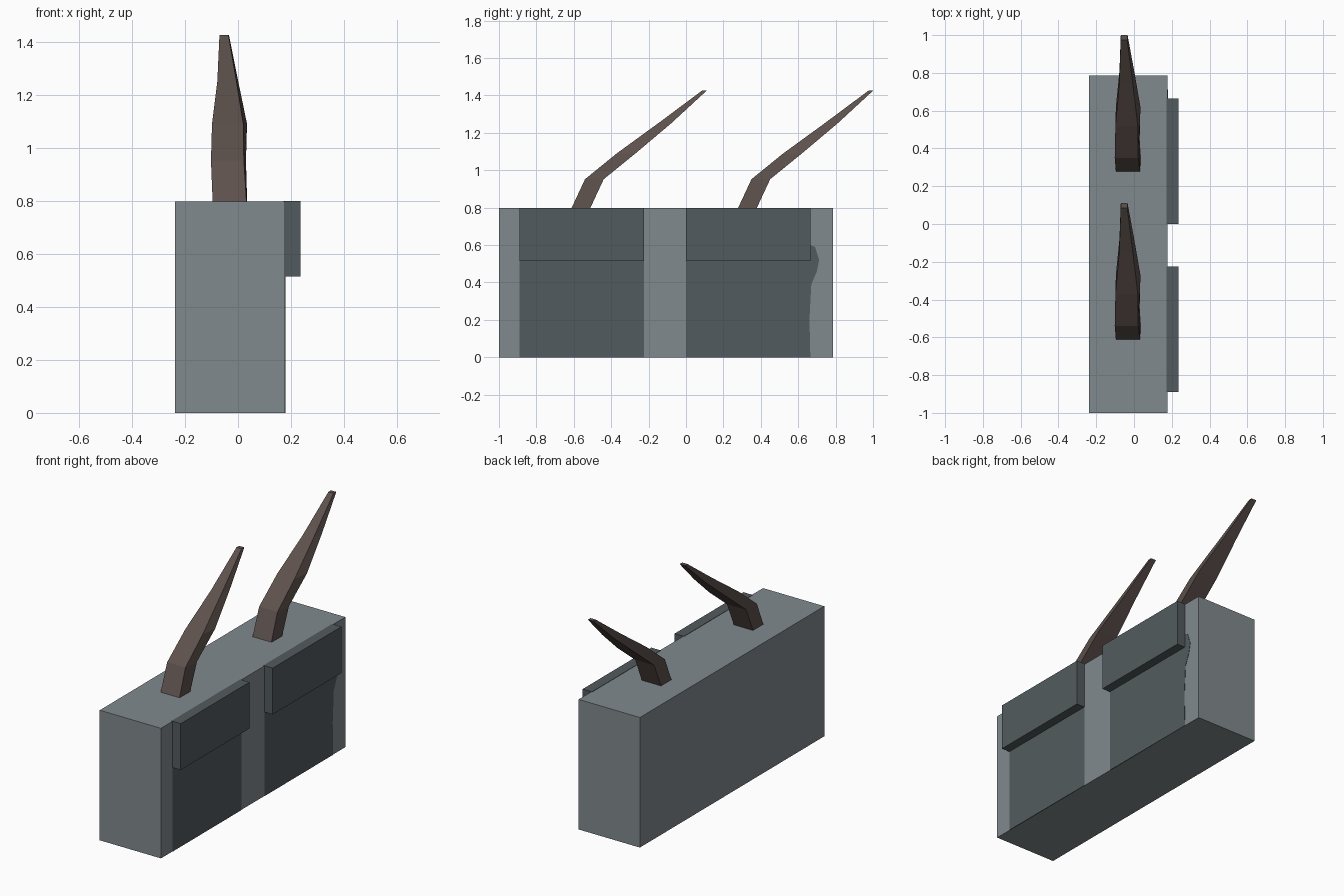
import bpy, bmesh

if "Cube" in bpy.data.objects:
    bpy.data.objects.remove(bpy.data.objects["Cube"])


def material(name, rgb):
    m = bpy.data.materials.new(name)
    m.diffuse_color = (*rgb, 1)
    m.use_nodes = True
    m.node_tree.nodes["Principled BSDF"].inputs["Base Color"].default_value = m.diffuse_color
    return m


grey = material("light grey", (0.22, 0.255, 0.27))
slate = material("dark slate", (0.086, 0.105, 0.112))
brown = material("dark brown", (0.11, 0.082, 0.073))


def loft(name, sections, mat):
    """Join matching rings of points into a closed solid."""
    bm = bmesh.new()
    rings = [[bm.verts.new(p) for p in s] for s in sections]
    for a, b in zip(rings, rings[1:]):
        for i in range(len(a)):
            j = (i + 1) % len(a)
            bm.faces.new((a[i], a[j], b[j], b[i]))
    bm.faces.new(rings[0])
    bm.faces.new(rings[-1])
    bmesh.ops.recalc_face_normals(bm, faces=bm.faces)
    me = bpy.data.meshes.new(name)
    bm.to_mesh(me)
    bm.free()
    me.materials.append(mat)
    ob = bpy.data.objects.new(name, me)
    bpy.context.collection.objects.link(ob)
    return ob


def plate(name, outline, x0, x1, mat):
    """Extrude a (y, z) outline along x."""
    return loft(name, [[(x, y, z) for y, z in outline] for x in (x0, x1)], mat)


def rect(y0, y1, z0, z1):
    return [(y0, z0), (y1, z0), (y1, z1), (y0, z1)]


# Main block
plate("body", rect(-1, 0.785, 0, 0.797), -0.237, 0.178, grey)

# Raised flaps, and the thin panels painted under them
panel_ends = ([(-0.225, 0.515)],
              [(0.66, 0.2), (0.67, 0.39), (0.70, 0.46), (0.712, 0.52),
               (0.69, 0.59), (0.665, 0.60)])
for tag, y0, y1, end in (("front", -0.89, -0.225, panel_ends[0]),
                         ("back", 0.0, 0.665, panel_ends[1])):
    plate(tag + "_flap", rect(y0, y1, 0.515, 0.799), 0.172, 0.235, slate)
    plate(tag + "_panel", [(y0, 0.0), (y1, 0.0)] + end + [(y0, end[-1][1])],
          0.174, 0.18, slate)

# Bent, tapering levers: (upper y, z, lower y, z, x limits above and below)
lever = [(-0.62, 0.78, -0.52, 0.78, -0.095, 0.033, -0.095, 0.035),
         (-0.54, 0.952, -0.44, 0.952, -0.102, 0.022, -0.10, 0.030),
         (-0.37, 1.09, -0.27, 1.09, -0.098, 0.020, -0.096, 0.034),
         (-0.15, 1.25, -0.08, 1.25, -0.078, -0.006, -0.077, 0.001),
         (0.085, 1.425, 0.11, 1.425, -0.070, -0.036, -0.070, -0.034)]
for tag, dy in (("front", 0.0), ("back", 0.89)):
    loft(tag + "_lever",
         [[(a, yu + dy, zu), (b, yu + dy, zu), (d, yl + dy, zl), (c, yl + dy, zl)]
          for yu, zu, yl, zl, a, b, c, d in lever], brown)
